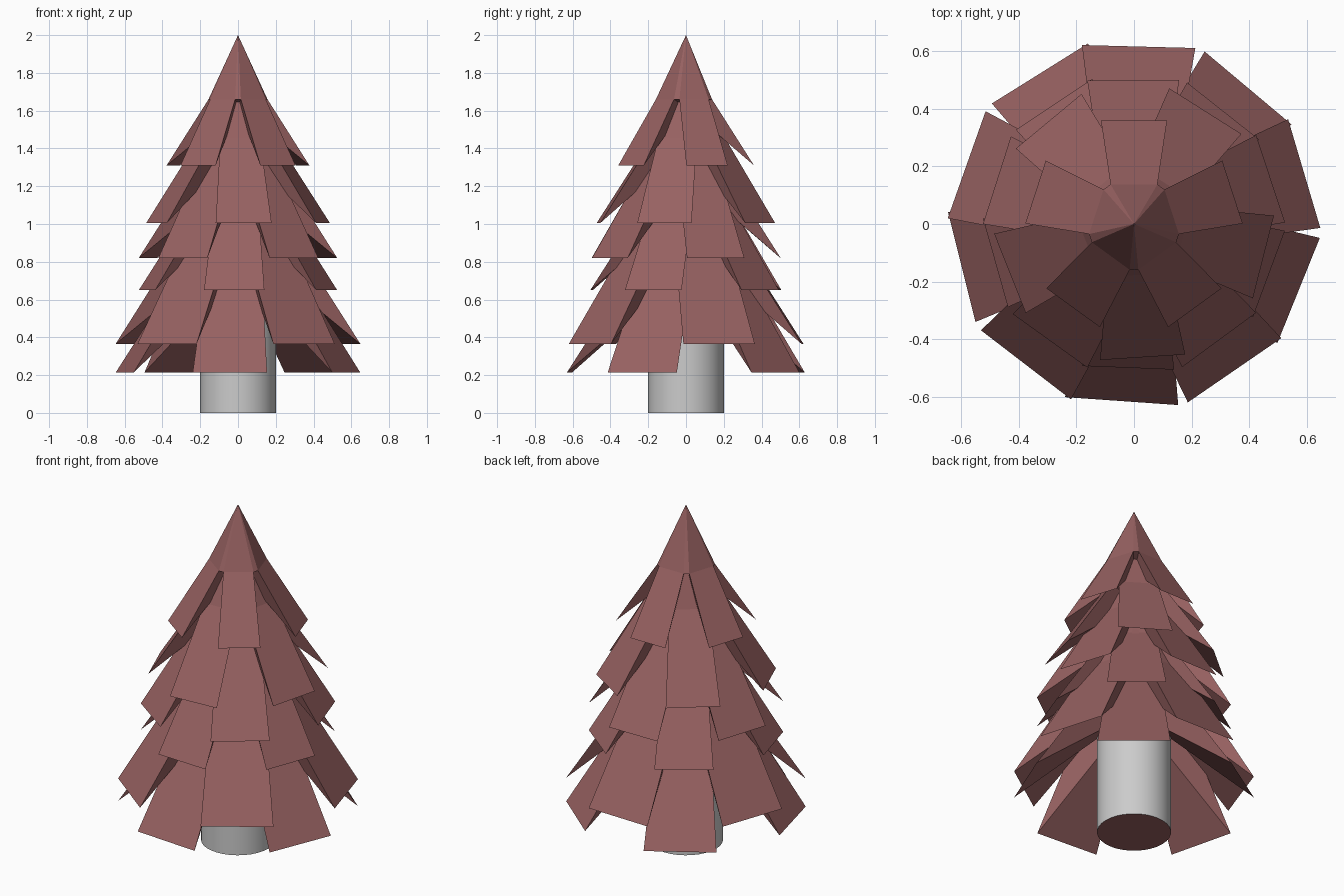
import bpy, bmesh
from math import cos, sin, radians
from mathutils import Vector

if "Cube" in bpy.data.objects:
    bpy.data.objects.remove(bpy.data.objects["Cube"])


def material(name, col):
    m = bpy.data.materials.new(name)
    m.diffuse_color = (*col, 1)
    m.use_nodes = True
    m.node_tree.nodes["Principled BSDF"].inputs["Base Color"].default_value = m.diffuse_color
    return m


leaf = material("foliage", (0.31, 0.12, 0.12))
grey = material("trunk_grey", (0.57, 0.57, 0.57))


def finish(bm, name, mats):
    me = bpy.data.meshes.new(name)
    bm.to_mesh(me)
    bm.free()
    ob = bpy.data.objects.new(name, me)
    bpy.context.collection.objects.link(ob)
    for m in mats:
        me.materials.append(m)
    return ob


def polar(r, side, deg, z):
    """Point at radius r and sideways offset, turned to a heading."""
    a = radians(deg)
    return Vector((r * cos(a) - side * sin(a), r * sin(a) + side * cos(a), z))


def tier(i, z_bottom, scale, heading):
    """Five-pointed skirt: pointed cap, five flared flaps, hollow underside."""
    bm = bmesh.new()
    z_top, z_mid = z_bottom + 0.69 * scale, z_bottom + 0.35 * scale
    apex = bm.verts.new((0, 0, z_top))
    centre = bm.verts.new((0, 0, z_bottom + 0.31 * scale))
    ring, hems = [], []
    for k in range(5):
        a = heading + 72 * k
        for d in (-30.6, 30.6):
            ring.append(bm.verts.new(polar(0.16 * scale, 0, a + d, z_mid)))
        hems.append([bm.verts.new(polar(0.36 * scale, s * 0.115 * scale, a, z_bottom))
                     for s in (-1, 1)])
    for k in range(10):
        bm.faces.new((apex, ring[k], ring[(k + 1) % 10]))
    for k in range(5):
        a, b = ring[2 * k], ring[2 * k + 1]
        c, d = hems[k]
        bm.faces.new((a, c, d, b))
        # flap sides, flap underside and the sliver below the notch
        for p, q in ((a, c), (c, d), (d, b), (b, ring[(2 * k + 2) % 10])):
            bm.faces.new((centre, q, p))
    bmesh.ops.recalc_face_normals(bm, faces=bm.faces)
    finish(bm, f"branch_tier_{i}", [leaf])


# branch tiers, top to bottom: hem height, size, heading
for i, t in enumerate([(1.31, 1.00, 90), (1.005, 1.29, -86.3), (0.82, 1.39, 90.3),
                       (0.65, 1.39, -92.3), (0.365, 1.715, 88.5), (0.215, 1.715, -94)], 1):
    tier(i, *t)

# trunk, with the underside in the foliage colour
bm = bmesh.new()
bmesh.ops.create_cone(bm, cap_ends=True, segments=32, radius1=0.2, radius2=0.2, depth=0.6)
bmesh.ops.translate(bm, verts=bm.verts, vec=(0, 0, 0.3))
bm.normal_update()
for f in bm.faces:
    f.smooth = abs(f.normal.z) < 0.5
    if f.normal.z < -0.5:
        f.material_index = 1
trunk = finish(bm, "trunk", [grey, leaf])
bpy.context.view_layer.objects.active = trunk
trunk.select_set(True)
bpy.ops.object.shade_smooth_by_angle()
